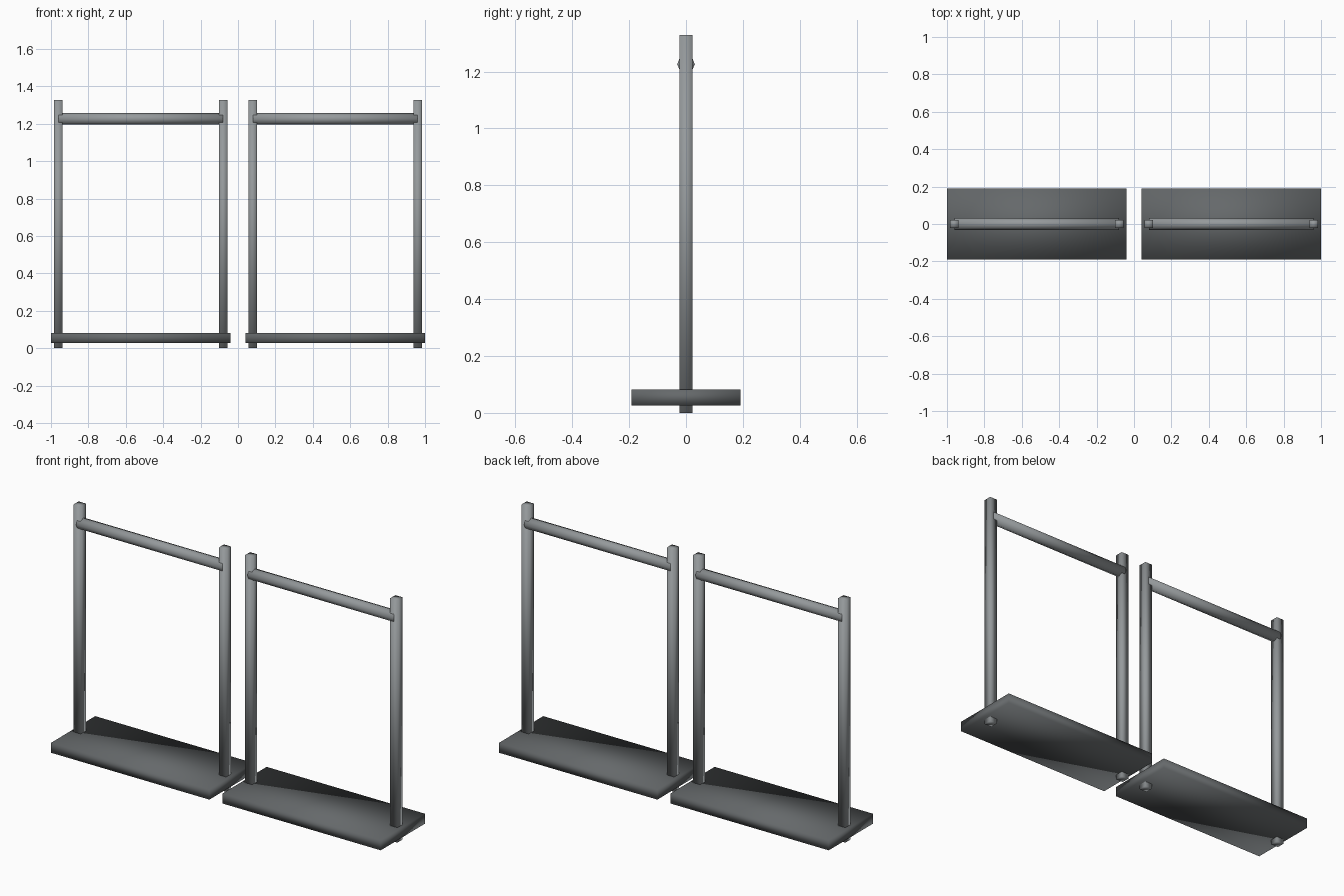
import bpy, bmesh, math
from mathutils import Matrix, Vector

cube = bpy.data.objects.get("Cube")
if cube:
    bpy.data.objects.remove(cube, do_unlink=True)


def make_material(name, color):
    mat = bpy.data.materials.new(name)
    mat.use_nodes = True
    mat.diffuse_color = color
    mat.node_tree.nodes["Principled BSDF"].inputs["Base Color"].default_value = color
    return mat


light_steel = make_material("light_steel", (0.30, 0.32, 0.33, 1))
dark_steel = make_material("dark_steel", (0.13, 0.14, 0.145, 1))


def finish(name, bm, mat):
    """Turn the bmesh into a softly shaded object."""
    for face in bm.faces:
        face.smooth = True
    mesh = bpy.data.meshes.new(name)
    bm.to_mesh(mesh)
    bm.free()
    mesh.materials.append(mat)
    obj = bpy.data.objects.new(name, mesh)
    bpy.context.collection.objects.link(obj)
    return obj


def box(name, center, size, mat):
    bm = bmesh.new()
    bmesh.ops.create_cube(bm, size=1)
    bm.normal_update()
    # Split the top and bottom along opposite diagonals
    for face in [f for f in bm.faces if abs(f.normal.z) > 0.5]:
        a, b = [v for v in face.verts if v.co.x * v.co.y * face.normal.z > 0]
        bmesh.utils.face_split(face, a, b)
    bmesh.ops.scale(bm, vec=size, verts=bm.verts)
    bmesh.ops.translate(bm, vec=center, verts=bm.verts)
    return finish(name, bm, mat)


def rail(name, center, length, radius, mat):
    bm = bmesh.new()
    turn = Matrix.Translation(Vector(center)) @ Matrix.Rotation(math.pi / 2, 4, "Y")
    bmesh.ops.create_cone(bm, cap_ends=True, segments=8, radius1=radius,
                          radius2=radius, depth=length, matrix=turn)
    return finish(name, bm, mat)


# Two matching frames side by side
FRAME_X, POST_OFFSET, HEIGHT = 0.52, 0.441, 1.328
for side, sx in (("right", -FRAME_X), ("left", FRAME_X)):
    # Base board
    box(side + "_base_board", (sx, 0, 0.054), (0.96, 0.382, 0.055), dark_steel)
    # Upright posts pass through the board
    for place, px in (("outer", math.copysign(POST_OFFSET, sx)),
                      ("inner", -math.copysign(POST_OFFSET, sx))):
        box(f"{side}_{place}_post", (sx + px, 0, HEIGHT / 2),
            (0.044, 0.045, HEIGHT), light_steel)
    # Top rail between the post centres
    rail(side + "_top_rail", (sx, 0, 1.226), 2 * POST_OFFSET, 0.031, light_steel)
